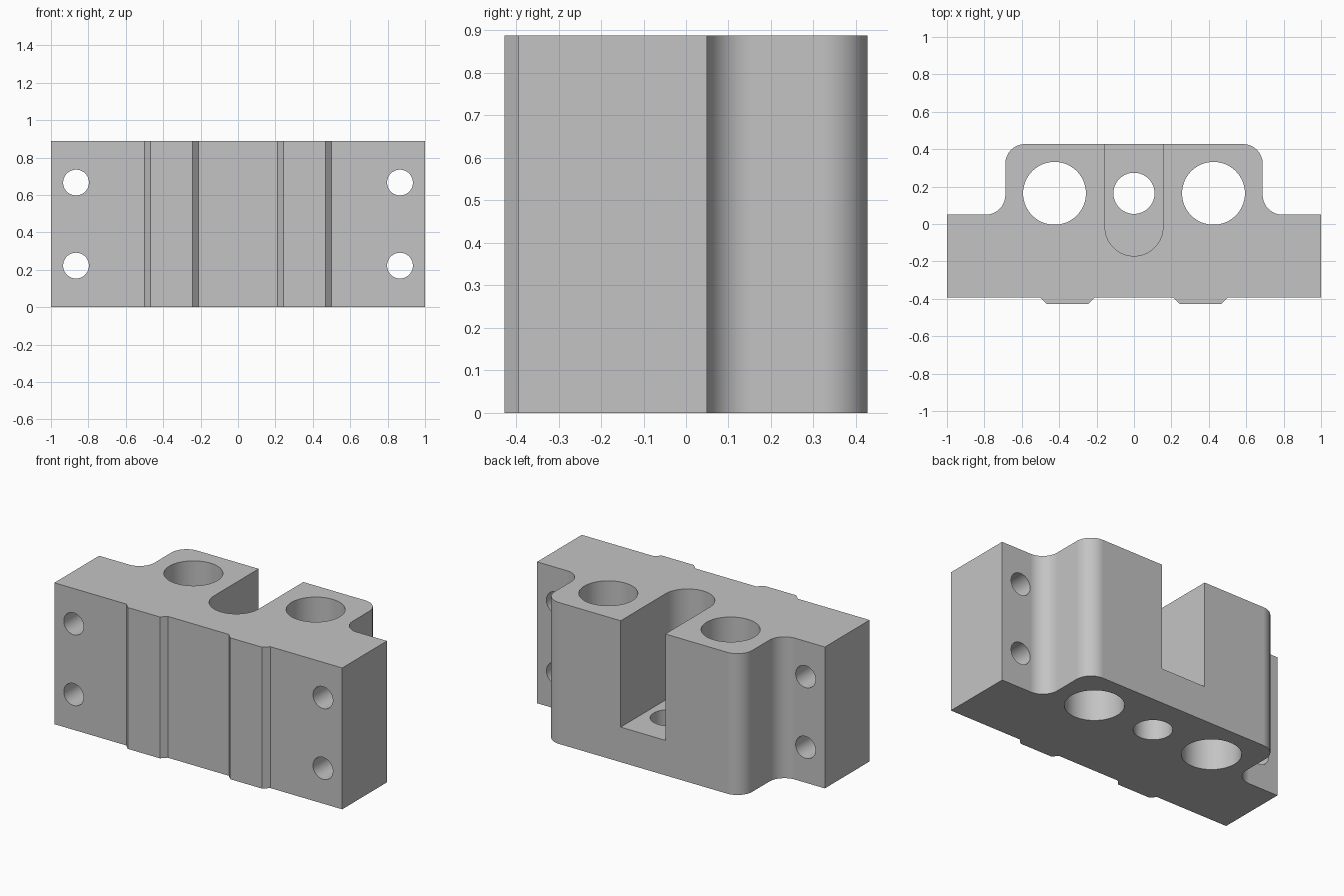
import bpy
import bmesh
from math import cos, sin, pi

cube = bpy.data.objects.get("Cube")
if cube:
    bpy.data.objects.remove(cube, do_unlink=True)

HEIGHT = 0.888
BACK, FRONT, SHOULDER = 0.427, -0.394, 0.05
HUMP, FILLET = 0.688, 0.105
BORE_Y = 0.164

metal = bpy.data.materials.new("grey metal")
metal.use_nodes = True
grey = (0.55, 0.55, 0.55, 1)
metal.diffuse_color = grey
metal.node_tree.nodes["Principled BSDF"].inputs["Base Color"].default_value = grey


def arc(cx, cy, r, start, end, steps=16):
    angles = [start + (end - start) * i / steps for i in range(steps + 1)]
    return [(cx + r * cos(a), cy + r * sin(a)) for a in angles]


def circle(cx, cy, r, steps=64):
    return arc(cx, cy, r, 0, 2 * pi, steps)[:-1]


def extrude(name, outline, low, high, along_y=False):
    """Solid from an outline in XY swept along z, or in XZ swept along y."""
    bm = bmesh.new()
    verts = [bm.verts.new((a, low, b) if along_y else (a, b, low)) for a, b in outline]
    face = bm.faces.new(verts)
    swept = bmesh.ops.extrude_face_region(bm, geom=[face])["geom"]
    shift = (0, high - low, 0) if along_y else (0, 0, high - low)
    bmesh.ops.translate(bm, vec=shift, verts=[v for v in swept if isinstance(v, bmesh.types.BMVert)])
    bmesh.ops.recalc_face_normals(bm, faces=bm.faces)
    mesh = bpy.data.meshes.new(name)
    bm.to_mesh(mesh)
    bm.free()
    mesh.materials.append(metal)
    obj = bpy.data.objects.new(name, mesh)
    bpy.context.collection.objects.link(obj)
    return obj


# Body outline: right half from front to back, then mirrored
half = [(0.212, FRONT), (0.244, -0.427), (0.467, -0.427), (0.5, FRONT),
        (1, FRONT), (1, SHOULDER)]
half += arc(HUMP + FILLET, SHOULDER + FILLET, FILLET, 1.5 * pi, pi)
half += arc(HUMP - FILLET, BACK - FILLET, FILLET, 0, pi / 2)
body = extrude("mounting_block", half + [(-x, y) for x, y in reversed(half)], 0, HEIGHT)

# Slot open to the back, with a rounded inner end
slot = [(0.155, 0.6), (-0.155, 0.6)] + arc(0, -0.016, 0.155, pi, 2 * pi, 32)
cutters = [extrude("slot_cutter", slot, 0.22, 1.1)]

# Vertical bores
for x, r in ((-0.425, 0.168), (0, 0.11), (0.425, 0.168)):
    cutters.append(extrude("bore_cutter", circle(x, BORE_Y, r), -0.1, 1.1))

# Bolt holes through both side flanges
for x in (-0.866, 0.866):
    for z in (0.222, 0.666):
        cutters.append(extrude("bolt_hole_cutter", circle(x, z, 0.069, 48), -0.6, 0.6, True))

bpy.ops.object.select_all(action="DESELECT")
bpy.context.view_layer.objects.active = body
body.select_set(True)
for cutter in cutters:
    cutter.hide_render = True
    cut = body.modifiers.new("cut", "BOOLEAN")
    cut.operation = "DIFFERENCE"
    cut.solver = "EXACT"
    cut.object = cutter
    bpy.ops.object.modifier_apply(modifier=cut.name)
    bpy.data.objects.remove(cutter, do_unlink=True)

# Smooth curved walls, flat faces kept clean
bpy.ops.object.shade_smooth_by_angle(angle=pi / 6)
normals = body.modifiers.new("clean_normals", "WEIGHTED_NORMAL")
normals.keep_sharp = True
